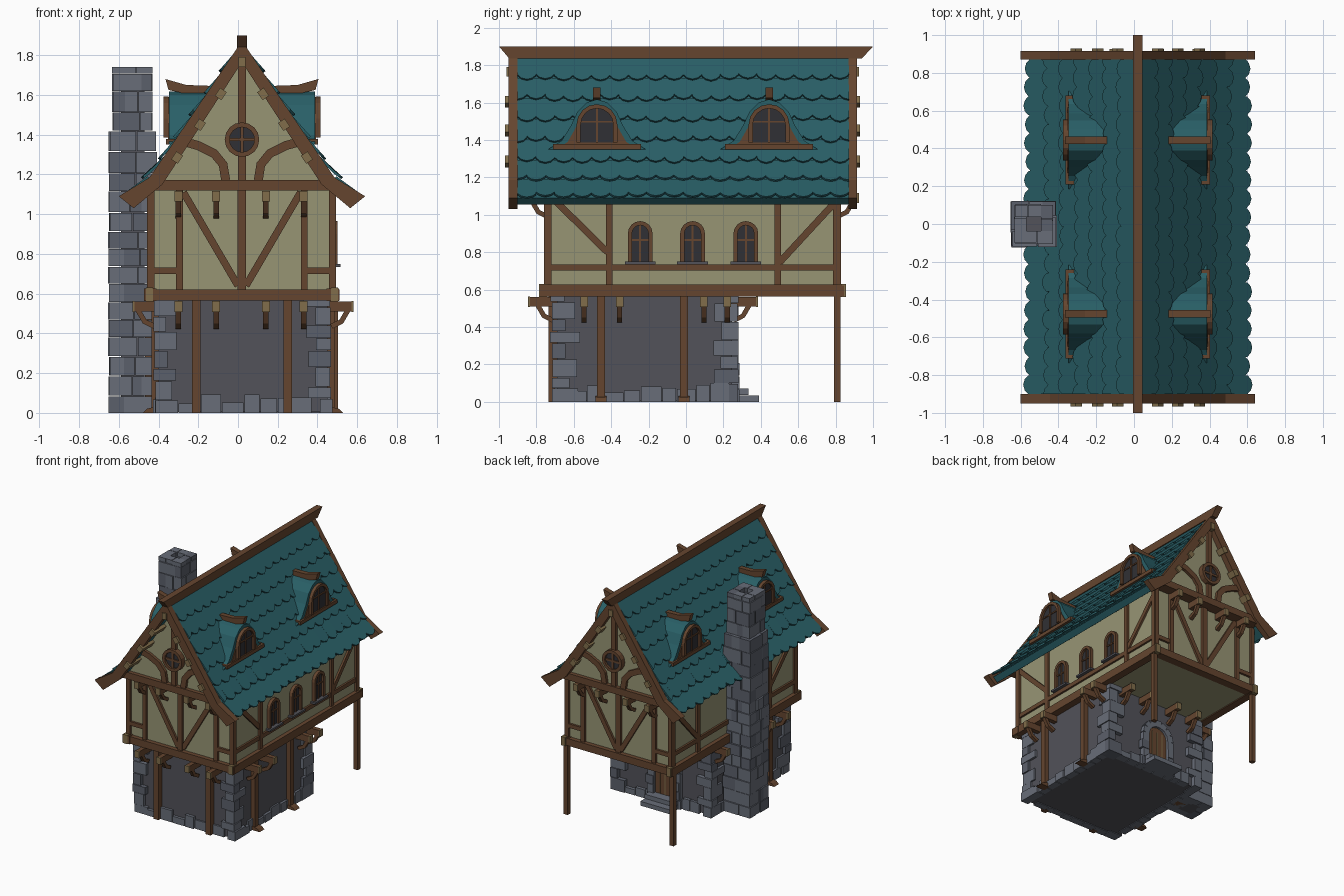
import bpy, bmesh, random
from math import sin, cos, pi
from mathutils import Vector

if "Cube" in bpy.data.objects:
    bpy.data.objects.remove(bpy.data.objects["Cube"])

random.seed(4)
R = random.uniform
CX = 0.02                                    # roof axis
BROWN, TAN = (.13, .06, .028), (.22, .155, .07)
TEAL, PLASTER = (.022, .115, .135), (.31, .30, .175)
STONE, STONE2, GREY, GLASS = (.14, .155, .19), (.105, .115, .145), (.085, .085, .1), (.03, .03, .035)
parts = {}

FRONT = lambda u, v, d: (u, d, v)
SIDE = lambda u, v, d: (d, u, v)


def prism(name, col, pts, f, d0, d1):
    bm = parts.setdefault(name, (bmesh.new(), col))[0]
    a = [bm.verts.new(f(u, v, d0)) for u, v in pts]
    b = [bm.verts.new(f(u, v, d1)) for u, v in pts]
    bm.faces.new(a)
    bm.faces.new(b[::-1])
    n = len(pts)
    for i in range(n):
        bm.faces.new((a[i], b[i], b[(i + 1) % n], a[(i + 1) % n]))


def rect(name, col, f, u0, u1, v0, v1, d0, d1):
    prism(name, col, [(u0, v0), (u1, v0), (u1, v1), (u0, v1)], f, d0, d1)


def strip(name, col, path, w, f, d0, d1):
    """Board of width w following a 2D path."""
    p = [Vector(q) for q in path]
    left, right = [], []
    for i, q in enumerate(p):
        t = (p[min(i + 1, len(p) - 1)] - p[max(i - 1, 0)]).normalized()
        n = Vector((-t.y, t.x)) * w / 2
        left.append(q + n)
        right.append(q - n)
    for i in range(len(p) - 1):
        prism(name, col, [left[i], left[i + 1], right[i + 1], right[i]], f, d0, d1)


def arch(u, v, w, h, n=8):
    return [(u - w, v)] + [(u - w * cos(pi * i / n), v + h - w + w * sin(pi * i / n))
                           for i in range(n + 1)] + [(u + w, v)]


def window(name, f, u, v, w, h, d, s):
    a = arch(u, v, w, h)
    prism(name + "_glass", GLASS, a, f, d, d + s * .008)
    strip(name + "_frame", BROWN, a, .022, f, d, d + s * .025)
    rect(name + "_frame", BROWN, f, u - .005, u + .005, v, v + h, d, d + s * .015)
    rect(name + "_frame", BROWN, f, u - w, u + w, v + h * .55, v + h * .55 + .01, d, d + s * .015)


def joist(name, f, u, v, d, s, length):
    rect(name, BROWN, f, u - .018, u + .018, v, v + .05, d - s * .03, d + s * length)
    rect(name + "_ends", TAN, f, u - .02, u + .02, v - .002, v + .052, d + s * (length - .005), d + s * (length + .006))
    strip(name + "_brackets", BROWN, [(d, v - .075), (d + s * .05, v - .05), (d + s * .085, v + .01)],
          .026, lambda a, b, c: f(c, b, a), u - .014, u + .014)


# ground floor core, corner stones, base course
rect("ground_floor_wall", GREY, FRONT, -.40, .45, 0.005, .57, -.69, .245)


def stone(x0, x1, y0, y1, z0, z1, name="corner_stones"):
    k = random.random() < .6
    rect(name + ("" if k else "_dark"), STONE if k else STONE2, FRONT, x0, x1, z0, z1 - .004, y0, y1)


for cx, sx in ((-.42, 1), (.47, -1)):
    for cy, sy in ((-.72, 1), (.275, -1)):
        z, k = 0, sx * sy > 0
        while z < .56:
            h = min(R(.055, .1), .57 - z)
            lx, ly = (R(.11, .14), R(.07, .1)) if k else (R(.06, .09), R(.12, .17))
            x, y = cx - sx * R(-.008, .006), cy - sy * R(-.008, .006)
            stone(*sorted((x, x + sx * lx)), *sorted((y, y + sy * ly)), z, z + h)
            z += h
            k = not k
for u0, u1, f, d0, s in ((-.3, .35, FRONT, -.69, -1), (-.3, .35, FRONT, .245, 1),
                         (-.6, .15, SIDE, .45, 1), (-.6, .15, SIDE, -.40, -1)):
    u = u0
    while u < u1:
        w = R(.06, .12)
        rect("base_stones", STONE, f, u, u + w - .005, 0, R(.04, .1), d0 - s * .04, d0 + s * R(.012, .028))
        u += w

# ground floor posts and joists
for x in (-.21, .25):
    rect("ground_posts", BROWN, FRONT, x - .022, x + .022, 0, .57, -.735, -.69)
for x, s in ((-.40, -1), (.45, 1)):
    for y in (-.455, -.01):
        rect("ground_posts", BROWN, SIDE, y - .022, y + .022, 0, .57, x, x + s * .035)
        prism("post_feet", BROWN, [(x, 0), (x + s * .08, 0), (x + s * .06, .02), (x, .035)], FRONT, y - .03, y + .03)
    for y in (-.545, -.355, .096, .22):
        if s > 0 or abs(y) > .15:
            joist("floor_joists", SIDE, y, .51, x + s * .02, s, .105)
for x in (-.30, -.11, .14, .33):
    joist("floor_joists", FRONT, x, .51, -.71, -1, .13)
    joist("floor_joists", FRONT, x, .51, .255, 1, .125)
    joist("gable_joists", FRONT, x, 1.065, -.74, -1, .11)
    joist("gable_joists", FRONT, x, 1.065, .81, 1, .11)
for x in (-.45, .485):                       # rear supports of the overhang
    rect("rear_posts", BROWN, FRONT, x - .018, x + .018, 0, .58, .79, .825)

# door in the back wall with stone arch and steps
prism("door", BROWN, arch(0, .07, .09, .29), FRONT, .24, .262)
for u in (-.045, 0, .045):
    rect("door_battens", TAN, FRONT, u - .004, u + .004, .07, .32, .26, .266)
sur = arch(0, .0, .115, .39, 7)
for z in (.07, .14, .21):
    for s in (-1, 1):
        stone(*sorted((s * .09, s * R(.135, .16))), .24, .285, z - .07, z, "door_stones")
for i in range(len(sur) - 1):
    strip("door_stones", STONE, sur[i:i + 2], .055, FRONT, .24, .28)
for z, y in ((0, .39), (.036, .335)):
    rect("door_steps", STONE, FRONT, -.13, .13, z, z + .034, .24, y)

# upper floor and gables
rect("upper_wall", PLASTER, FRONT, -.44, .475, .57, 1.13, -.74, .81)
prism("gable_wall", PLASTER, [(CX - .445, 1.12), (CX + .445, 1.12), (CX, 1.79)], FRONT, -.82, .865)
F = "wall_framing"
for d, g, s in ((-.74, -.82, -1), (.81, .865, 1)):
    e, h = d + s * .02, g + s * .022
    rect(F, BROWN, FRONT, -.47, .51, .565, .622, d - s * .03, d + s * .035)
    rect(F, BROWN, FRONT, -.45, .49, 1.118, 1.172, d, h + s * .01)
    for x, w in ((-.438, .034), (-.295, .034), (.018, .042), (.333, .034), (.474, .034)):
        rect(F, BROWN, FRONT, x - w / 2, x + w / 2, .6, 1.13, d - s * .02, e)
    for m in (-1, 1):
        strip(F, BROWN, [(CX + m * .295, 1.11), (CX + m * .02, .64)], .036, FRONT, d, e - s * .003)
        rect(F, BROWN, FRONT, CX + m * .32, CX + m * .45, .70, .732, d, e - s * .003)
        strip("gable_braces", BROWN, [(CX + m * u, v) for u, v in
              ((.31, 1.37), (.22, 1.345), (.14, 1.305), (.095, 1.25), (.082, 1.17))], .045, FRONT, g, h)
        x = CX + m * .465
        rect("sill_ends", TAN, FRONT, x - .018, x + .018, .56, .63, d, d + s * .045)
    rect(F, BROWN, FRONT, CX - .02, CX + .02, 1.17, 1.78, g, h)
    ring = [(CX + .075 * cos(i * pi / 8), 1.375 + .075 * sin(i * pi / 8)) for i in range(17)]
    prism("round_window_glass", GLASS, ring[:-1], FRONT, g, h + s * .004)
    strip("round_window_frame", BROWN, ring + ring[1:2], .024, FRONT, g, h + s * .02)
    rect("round_window_frame", BROWN, FRONT, CX - .008, CX + .008, 1.3, 1.45, g, h + s * .012)
    rect("round_window_frame", BROWN, FRONT, CX - .07, CX + .07, 1.367, 1.383, g, h + s * .012)

for d, s in ((-.44, -1), (.475, 1)):
    e = d + s * .018
    rect(F, BROWN, SIDE, -.78, .835, .562, .626, d - s * .03, d + s * .032)
    rect(F, BROWN, SIDE, -.74, .81, .702, .735, d, e - s * .003)
    for y in (-.74, -.41, .49, .805):
        rect(F, BROWN, SIDE, y - .018, y + .018, .6, 1.13, d - s * .01, e)
    strip(F, BROWN, [(-.735, 1.11), (-.42, .80)], .036, SIDE, d, e - s * .003)
    strip(F, BROWN, [(.80, 1.07), (.50, .745)], .036, SIDE, d, e - s * .003)
for y in (-.245, .035, .32):
    window("side_window", SIDE, y, .745, .055, .21, .475, 1)
    rect("window_sills", GREY, SIDE, y - .082, y + .082, .735, .75, .475, .515)

# roof slab, scalloped tiles, bargeboards, purlin ends
prof = [Vector(p) for p in ((0, 1.835), (.21, 1.53), (.43, 1.215), (.565, 1.09))]
seg = [(b - a).length for a, b in zip(prof, prof[1:])]
total = sum(seg)


def roof_point(t, d):
    for i, L in enumerate(seg):
        if t <= L or i == len(seg) - 1:
            v = (prof[i + 1] - prof[i]) / L
            return prof[i] + v * t + Vector((-v.y, v.x)) * d
        t -= L


rows, y0, y1, n = 7, -.9, .872, 18
step, tw = total / rows, (y1 - y0) / n
for s in (-1, 1):
    inner = [(.53, 1.055), (.40, 1.17), (0, 1.775)]
    prism("roof_slab", TEAL, [(CX + s * u, v) for u, v in [tuple(p) for p in prof] + inner], FRONT, y0, y1)
    board = [(0, 1.872), (.25, 1.50), (.465, 1.185), (.62, 1.09), (.545, 1.03), (.40, 1.15), (0, 1.765)]
    for a, b, tip in ((-.95, -.9, -.967), (.87, .915, .93)):
        prism("bargeboards", BROWN, [(CX + s * u, v) for u, v in board], FRONT, a, b)
        for u, v in ((.105, 1.605), (.21, 1.45), (.325, 1.285)):
            strip("purlin_ends", TAN, [(CX + s * (u - .012), v + .02), (CX + s * (u + .015), v - .02)],
                  .04, FRONT, -.8 if a < 0 else .85, tip)
    for r in range(rows):
        def tile(u, t, d):
            p = roof_point(t, d + .016 * (t - r * step) / step)
            return (CX + s * p.x, u, p.y)
        for k in range(-1, n):
            a = y0 + (k + (r % 2) * .5) * tw
            j = R(-.008, .008)
            pts = [(max(a, y0), r * step), (min(a + tw, y1), r * step)]
            pts += [(min(max(a + tw * q, y0), y1), (r + 1) * step + o + j) for q, o in
                    ((1, -.012), (.8, .01), (.5, .02), (.2, .01), (0, -.012))]
            if pts[1][0] - pts[0][0] > .01:
                prism("roof_tiles", TEAL, pts, tile, 0, .013)
rect("gable_peak_purlin", TAN, FRONT, CX - .018, CX + .018, 1.74, 1.79, -.96, .925)
prism("ridge_beam", BROWN, [(-1, 1.9), (1, 1.9), (.94, 1.835), (-.945, 1.835)], SIDE, CX - .025, CX + .025)

# four bell-shaped dormers
half = [(.26, 1.35), (.19, 1.395), (.14, 1.475), (.105, 1.55), (.055, 1.6)]
bell = half + [(0, 1.617)] + [(-u, v) for u, v in half[::-1]]
for s in (-1, 1):
    for y in (-.476, .444):
        f = lambda u, v, d: (CX + s * d, y + u, v)
        prism("dormer_roofs", TEAL, bell, f, .12, .367)
        prism("dormer_fronts", BROWN, [(u * .82, 1.35 + (v - 1.35) * .9) for u, v in bell], f, .35, .373)
        rect("dormer_fronts", BROWN, f, -.235, .235, 1.35, 1.378, .3, .383)
        window("dormer_window", f, 0, 1.385, .098, .195, .37, 1)
        prism("dormer_ridges", BROWN, [(.14, 1.6), (.28, 1.605), (.37, 1.625), (.385, 1.68), (.28, 1.65), (.14, 1.645)],
              lambda a, b, c: f(c, b, a), -.02, .02)

# chimney: pinwheel courses around a flue
z, k = 0, 0
while z < 1.73:
    h = min(R(.08, .11), 1.745 - z)
    w = (.118 if z < 1.36 else .1)
    t = w * .62
    for i in range(4):
        cut = R(-.04, .05)
        for a, b in ((-w, cut - .002), (cut + .002, w - t)):
            o = w + R(-.006, .006)
            c = [(a, w - t), (b, o)]
            m = -1 if k % 2 else 1
            q = [(m * p * cos(i * pi / 2) - r * sin(i * pi / 2), m * p * sin(i * pi / 2) + r * cos(i * pi / 2))
                 for p, r in c]
            xs, ys = sorted(p[0] - .53 for p in q), sorted(p[1] for p in q)
            stone(*xs, *ys, z, z + h, "chimney_stones")
    z += h
    k += 1
rect("chimney_core", GREY, FRONT, -.59, -.47, 0, 1.66, -.06, .06)

# build the objects
mats = {}
for name, (bm, col) in parts.items():
    bmesh.ops.recalc_face_normals(bm, faces=bm.faces)
    me = bpy.data.meshes.new(name)
    bm.to_mesh(me)
    bm.free()
    if col not in mats:
        mats[col] = bpy.data.materials.new("paint")
        mats[col].diffuse_color = (*col, 1)
    me.materials.append(mats[col])
    bpy.context.collection.objects.link(bpy.data.objects.new(name, me))

for m in bpy.data.materials:
    if m.users and not m.is_grease_pencil:
        m.use_nodes = True
        m.node_tree.nodes["Principled BSDF"].inputs["Base Color"].default_value = m.diffuse_color
